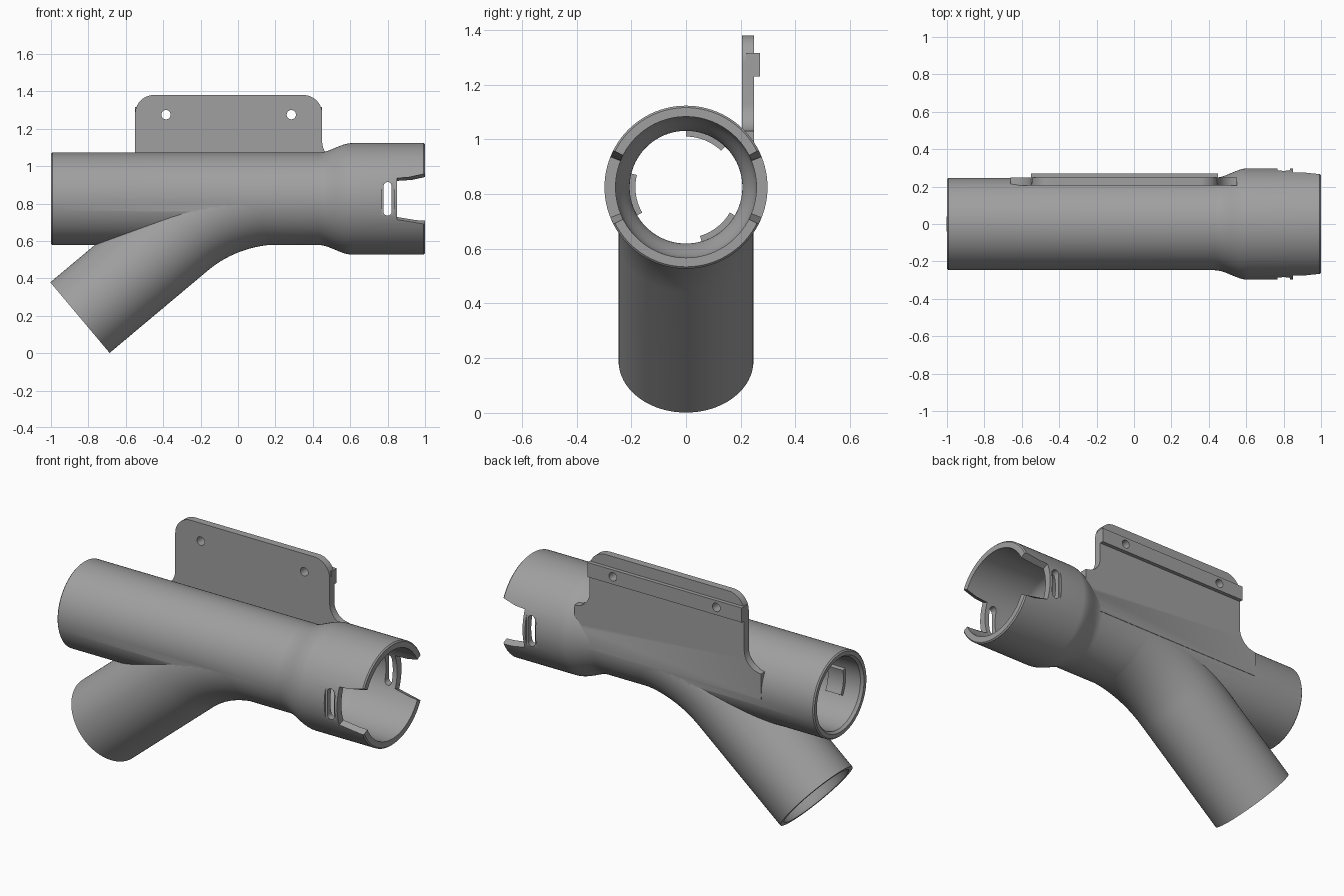
import bpy, bmesh, math
from mathutils import Vector

if "Cube" in bpy.data.objects:
    bpy.data.objects.remove(bpy.data.objects["Cube"])

ZC = 0.825          # height of the main tube axis
SEG = 96

grey = bpy.data.materials.new("plain grey")
grey.diffuse_color = (0.35, 0.35, 0.35, 1)
grey.use_nodes = True
grey.node_tree.nodes["Principled BSDF"].inputs["Base Color"].default_value = grey.diffuse_color


def finish(bm, name):
    bmesh.ops.recalc_face_normals(bm, faces=bm.faces)
    me = bpy.data.meshes.new(name)
    bm.to_mesh(me)
    bm.free()
    me.materials.append(grey)
    ob = bpy.data.objects.new(name, me)
    bpy.context.collection.objects.link(ob)
    return ob


def sweep(name, stations):
    """Round solid through stations of (x, z, pitch angle, radius)."""
    bm = bmesh.new()
    rings = []
    for x, z, a, r in stations:
        up = Vector((-math.sin(a), 0, math.cos(a)))
        rings.append([bm.verts.new(Vector((x, 0, z)) + up * r * math.sin(t) + Vector((0, r * math.cos(t), 0)))
                      for t in (2 * math.pi * i / SEG for i in range(SEG))])
    for p, q in zip(rings, rings[1:]):
        for i in range(SEG):
            j = (i + 1) % SEG
            bm.faces.new((p[i], p[j], q[j], q[i]))
    bm.faces.new(rings[0])
    bm.faces.new(rings[-1])
    return finish(bm, name)


def prism(name, pts, y0, y1, k0=1, k1=1):
    """(x, z) outline extruded along y; k scales height about the axis."""
    bm = bmesh.new()
    a = [bm.verts.new((x, y0, ZC + (z - ZC) * k0)) for x, z in pts]
    b = [bm.verts.new((x, y1, ZC + (z - ZC) * k1)) for x, z in pts]
    for i in range(len(pts)):
        j = (i + 1) % len(pts)
        bm.faces.new((a[i], a[j], b[j], b[i]))
    bm.faces.new(a)
    bm.faces.new(b)
    return finish(bm, name)


def arc(cx, cz, r, a0, a1, n=10):
    return [(cx + r * math.cos(math.radians(a0 + (a1 - a0) * i / n)),
             cz + r * math.sin(math.radians(a0 + (a1 - a0) * i / n))) for i in range(n + 1)]


def slot(w, z0, z1):
    r = w / 2
    return arc(0.8, z1 - r, r, 0, 180) + arc(0.8, z0 + r, r, 180, 360)


def combine(target, other, op):
    m = target.modifiers.new(op, 'BOOLEAN')
    m.operation, m.solver, m.object = op, 'EXACT', other
    bpy.context.view_layer.objects.active = target
    bpy.ops.object.modifier_apply(modifier=m.name)
    bpy.data.objects.remove(other)


def flare(x0, x1, r0, r1, n=12):
    """Smooth S-shaped widening of the tube."""
    return [(x0 + (x1 - x0) * t, ZC, 0, r0 + (r1 - r0) * t * t * (3 - 2 * t))
            for t in (i / n for i in range(n + 1))]


def branch_path(r, r_end, extra=0):
    """Straight 40 degree leg, then a bend that runs into the main axis."""
    a, R, xe, n = math.radians(40), 0.846, 0.22, 28
    sx, sz = -0.845 - extra * math.cos(a), 0.19 - extra * math.sin(a)
    st = [(sx, sz, a, r)]
    for i in range(n + 1):
        t = a * (1 - i / n)
        st.append((xe - R * math.sin(t), ZC - R * (1 - math.cos(t)), t, r + (r_end - r) * i / n))
    return st


# Main tube with flared socket
body = sweep("pipe_body", [(-1, ZC, 0, 0.24), (-0.993, ZC, 0, 0.247)]
             + flare(0.43, 0.61, 0.247, 0.298)
             + [(0.993, ZC, 0, 0.298), (1, ZC, 0, 0.291)])

# Angled branch
combine(body, sweep("branch", branch_path(0.2465, 0.244)), 'UNION')

# Mounting plate with rounded corners and flared foot
outline = ([(-0.66, 0.80), (-0.66, 0.95)] + arc(-0.66, 1.06, 0.11, -90, 0)
           + arc(-0.45, 1.28, 0.1, 180, 90) + arc(0.35, 1.28, 0.1, 90, 0)
           + arc(0.55, 1.13, 0.1, 180, 270) + [(0.55, 0.80)])
combine(body, prism("plate", outline, 0.205, 0.2478), 'UNION')

# Rail on the back of the plate
combine(body, prism("rail", [(-0.55, 1.23), (0.45, 1.23), (0.45, 1.315), (-0.55, 1.315)], 0.22, 0.27), 'UNION')

# Screw holes
for hx in (-0.385, 0.285):
    combine(body, prism("hole", arc(hx, 1.275, 0.025, 0, 345, 23), 0.1, 0.4), 'DIFFERENCE')

# Hollow bores
combine(body, sweep("main_bore", [(-1.01, ZC, 0, 0.226), (-0.985, ZC, 0, 0.206)]
                    + flare(0.47, 0.61, 0.206, 0.257) + [(1.01, ZC, 0, 0.258)]), 'DIFFERENCE')
combine(body, sweep("branch_bore", [branch_path(0.226, 0.2, 0.02)[0]] + branch_path(0.215, 0.2, -0.02)),
        'DIFFERENCE')

# Side notches, locking slots and their shallow outer recesses
notch = [(0.85, ZC - 0.107), (1.0, ZC - 0.135), (1.05, ZC - 0.144),
         (1.05, ZC + 0.144), (1.0, ZC + 0.135), (0.85, ZC + 0.107)]
for s in (-1, 1):
    combine(body, prism("notch", notch, s * 0.1, s * 0.4, 0.1 / 0.266, 0.4 / 0.266), 'DIFFERENCE')
    combine(body, prism("slot_recess", slot(0.066, 0.72, 0.93), s * 0.285, s * 0.4), 'DIFFERENCE')
    combine(body, prism("slot", slot(0.044, 0.735, 0.915), s * 0.1, s * 0.4), 'DIFFERENCE')

# Three bayonet tabs inside the plain end
for k in range(3):
    bm = bmesh.new()
    ring = [(math.radians(46 + 120 * k + 44 * i / 10)) for i in range(11)]
    pts = [(0.185, t) for t in ring] + [(0.215, t) for t in reversed(ring)]
    f = bm.faces.new([bm.verts.new((-0.89, r * math.cos(t), ZC + r * math.sin(t))) for r, t in pts])
    ext = bmesh.ops.extrude_face_region(bm, geom=[f], use_keep_orig=True)
    bmesh.ops.translate(bm, vec=(0.1, 0, 0),
                        verts=[v for v in ext['geom'] if isinstance(v, bmesh.types.BMVert)])
    finish(bm, "inner_tab_%d" % (k + 1))

# Smooth shading with sharp edges kept
bpy.ops.object.select_all(action='SELECT')
bpy.context.view_layer.objects.active = body
bpy.ops.object.shade_smooth_by_angle(angle=math.radians(30))
